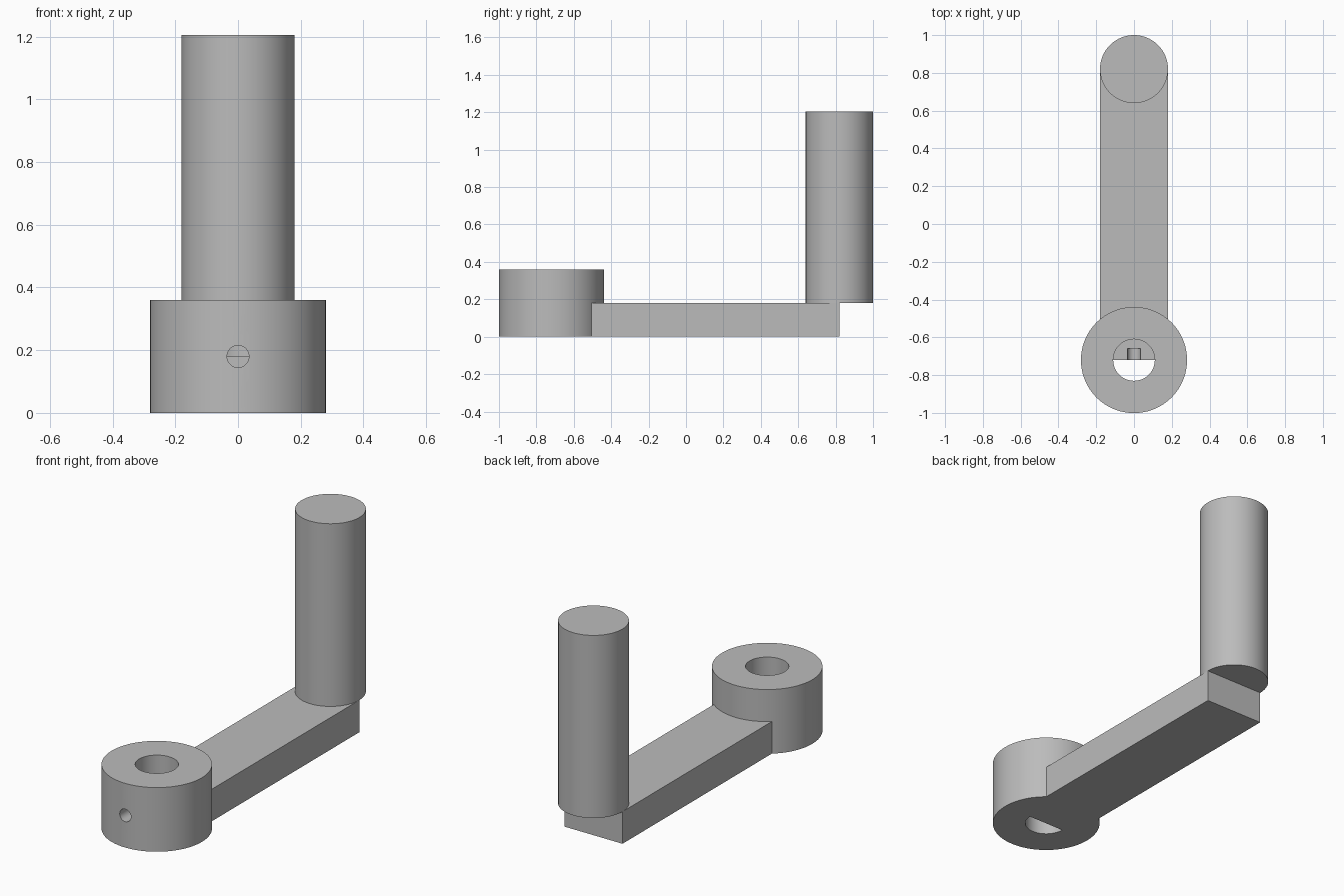
import bpy
import math

cube = bpy.data.objects.get("Cube")
if cube:
    bpy.data.objects.remove(cube, do_unlink=True)

HUB_Y, GRIP_Y = -0.72, 0.82
HUB_R, GRIP_R, BORE_R, SCREW_R = 0.281, 0.18, 0.11, 0.035
HUB_H, ARM_H, TOP = 0.36, 0.18, 1.205

grey = bpy.data.materials.new("plain grey")
grey.use_nodes = True
colour = (0.5, 0.5, 0.5, 1)
grey.diffuse_color = colour
grey.node_tree.nodes["Principled BSDF"].inputs["Base Color"].default_value = colour


def cylinder(name, radius, y, z0, z1):
    """Upright cylinder between two heights."""
    bpy.ops.mesh.primitive_cylinder_add(vertices=96, radius=radius, depth=z1 - z0,
                                        location=(0, y, (z0 + z1) / 2))
    obj = bpy.context.object
    obj.name = name
    obj.data.materials.append(grey)
    return obj


def combine(target, other, operation):
    """Apply a boolean, then discard the other solid."""
    mod = target.modifiers.new(operation.lower(), 'BOOLEAN')
    mod.operation, mod.solver, mod.object = operation, 'EXACT', other
    bpy.ops.object.select_all(action='DESELECT')
    bpy.context.view_layer.objects.active = target
    target.select_set(True)
    bpy.ops.object.modifier_apply(modifier=mod.name)
    bpy.data.objects.remove(other, do_unlink=True)


def smooth(obj):
    bpy.ops.object.select_all(action='DESELECT')
    bpy.context.view_layer.objects.active = obj
    obj.select_set(True)
    bpy.ops.object.shade_smooth_by_angle(angle=math.radians(30))


# Hub with its shaft bore
body = cylinder("hub_and_arm", HUB_R, HUB_Y, 0, HUB_H)
combine(body, cylinder("bore_cutter", BORE_R, HUB_Y, -0.1, HUB_H + 0.1), 'DIFFERENCE')

# Flat arm, whose square end fills half of the bore to form a D-shaped socket
bpy.ops.mesh.primitive_cube_add(size=1, location=(0, (HUB_Y + GRIP_Y) / 2, ARM_H / 2))
arm = bpy.context.object
arm.scale = (2 * GRIP_R, GRIP_Y - HUB_Y, ARM_H)
bpy.ops.object.transform_apply(location=False, rotation=False, scale=True)
arm.data.materials.append(grey)
combine(body, arm, 'UNION')

# Set-screw hole through the front wall, ending as a groove in the arm
screw = cylinder("screw_cutter", SCREW_R, 0, 0, 0.5)
screw.rotation_euler.x = math.pi / 2
screw.location = (0, -0.66 - 0.25, ARM_H)
combine(body, screw, 'DIFFERENCE')
smooth(body)

# Upright grip standing on the far end
smooth(cylinder("handle", GRIP_R, GRIP_Y, ARM_H, TOP))
